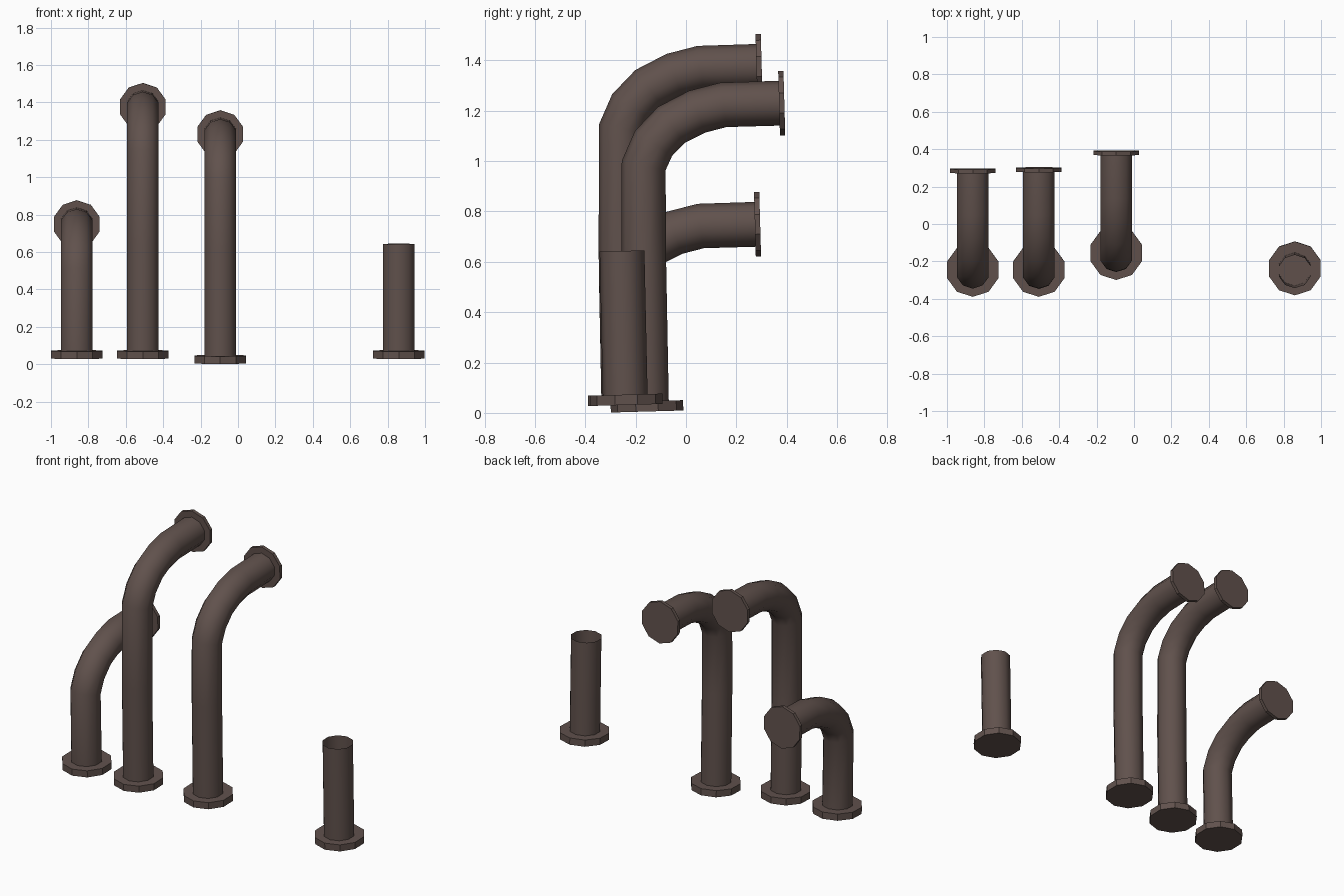
import bpy, bmesh, math
from mathutils import Vector

if "Cube" in bpy.data.objects:
    bpy.data.objects.remove(bpy.data.objects["Cube"])

SIDES = 10
PIPE_R, BASE_R, END_R = 0.089, 0.144, 0.128
LEAN = math.radians(1.6)          # whole set tilts slightly backwards

iron = bpy.data.materials.new("dark_brown_iron")
iron.diffuse_color = (0.118, 0.083, 0.073, 1)
iron.use_nodes = True
iron.node_tree.nodes["Principled BSDF"].inputs["Base Color"].default_value = iron.diffuse_color


def sweep(name, x, path, radius, capped, smooth):
    """Ten-sided tube along a (y, z) path in the plane at x."""
    pts = [Vector(p) for p in path]
    bm = bmesh.new()
    rings = []
    for i, p in enumerate(pts):
        d = Vector((0, 0))
        if i > 0:
            d += (p - pts[i - 1]).normalized()
        if i < len(pts) - 1:
            d += (pts[i + 1] - p).normalized()
        d.normalize()
        n = Vector((-d.y, d.x))   # outward normal in the y-z plane
        ring = []
        for k in range(SIDES):
            a = 2 * math.pi * k / SIDES
            q = p + n * radius * math.cos(a)
            ring.append(bm.verts.new((x + radius * math.sin(a), q.x, q.y)))
        rings.append(ring)
    for r0, r1 in zip(rings, rings[1:]):
        for k in range(SIDES):
            j = (k + 1) % SIDES
            bm.faces.new((r0[k], r0[j], r1[j], r1[k]))
    if capped:
        bm.faces.new(rings[0])
        bm.faces.new(rings[-1])
    bmesh.ops.recalc_face_normals(bm, faces=bm.faces[:])
    for f in bm.faces:
        f.smooth = smooth
    me = bpy.data.meshes.new(name)
    bm.to_mesh(me)
    bm.free()
    me.materials.append(iron)
    ob = bpy.data.objects.new(name, me)
    bpy.context.collection.objects.link(ob)


def flange(name, x, centre, axis, radius, thickness):
    c, h = Vector(centre), Vector(axis) * thickness / 2
    sweep(name, x, [c - h, c + h], radius, True, False)


UP = (-math.sin(LEAN), math.cos(LEAN))
OUT = (math.cos(LEAN), math.sin(LEAN))

# Elbow centre line, measured from the bend's start to the outlet
ELBOW = [(0, 0), (0.039, 0.088), (0.11, 0.162), (0.212, 0.214),
         (0.316, 0.241), (0.548, 0.248)]


def bent_pipe(name, x, base, bend, lower=None, reach=0.0):
    """Upright pipe with an elbow and a flange at each end."""
    path = [base] + ([lower] if lower else [])
    path += [(bend[0] + y, bend[1] + z) for y, z in ELBOW]
    path[-1] = (path[-1][0] + reach, path[-1][1])
    sweep(name + "_pipe", x, path, PIPE_R, False, True)
    flange(name + "_base_flange", x, (base[0] + 0.002, base[1]), UP, BASE_R, 0.041)
    flange(name + "_end_flange", x, path[-1], OUT, END_R, 0.021)


# Three bent pipes of different heights
bent_pipe("short", -0.862, (-0.247, 0.052), (-0.258, 0.501), reach=-0.006)
bent_pipe("tall", -0.509, (-0.247, 0.052), (-0.258, 1.128), (-0.258, 0.64))
bent_pipe("medium", -0.095, (-0.157, 0.026), (-0.168, 0.982), (-0.168, 0.61))

# Open straight stub
sweep("stub_pipe", 0.86, [(-0.241, 0.05), (-0.254, 0.643)], PIPE_R, False, True)
flange("stub_base_flange", 0.86, (-0.237, 0.052), UP, BASE_R, 0.041)
